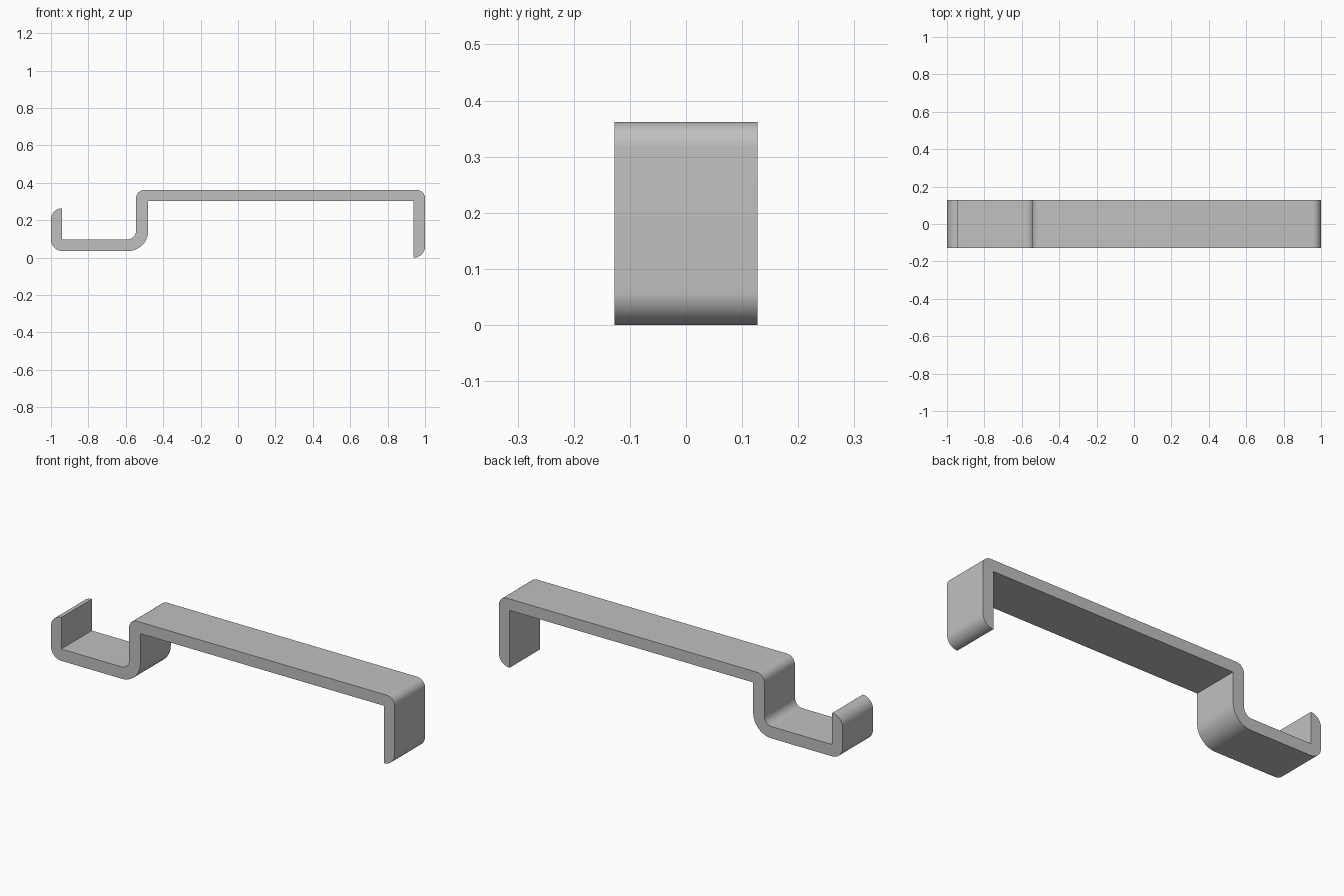
import bpy, bmesh, math
from mathutils import Vector

cube = bpy.data.objects.get("Cube")
if cube:
    bpy.data.objects.remove(cube, do_unlink=True)

HALF_WIDTH = 0.127
STEPS = 12

# Outline corners: x, z, fillet radius
OUTLINE = [
    (-1.0, 0.264, 0.06), (-1.0, 0.036, 0.06),       # front lip, outside
    (-0.48, 0.036, 0.107), (-0.48, 0.302, 0),       # tray underside and riser
    (0.938, 0.302, 0), (0.938, 0, 0),               # inside of the long span
    (1.0, 0, 0.06), (1.0, 0.362, 0.045),            # end leg, outside
    (-0.545, 0.362, 0.045), (-0.545, 0.098, 0.045), # top of span, down the riser
    (-0.94, 0.098, 0), (-0.94, 0.264, 0),           # inside of the tray
]


def fillet(prev, corner, nxt, radius):
    """Points of the arc that rounds a right-angled corner."""
    if radius == 0:
        return [corner]
    a = (prev - corner).normalized() * radius
    b = (nxt - corner).normalized() * radius
    centre = corner + a + b
    angles = [math.pi / 2 * i / STEPS for i in range(STEPS + 1)]
    return [centre - b * math.cos(t) - a * math.sin(t) for t in angles]


# Rounded profile of the bent strip
corners = [Vector((x, z)) for x, z, r in OUTLINE]
profile = []
for i, (x, z, r) in enumerate(OUTLINE):
    profile += fillet(corners[i - 1], corners[i], corners[(i + 1) % len(corners)], r)

# Extrude the profile across the width
bm = bmesh.new()
side = bm.faces.new([bm.verts.new((p.x, -HALF_WIDTH, p.y)) for p in profile])
result = bmesh.ops.extrude_face_region(bm, geom=[side], use_keep_orig=True)
moved = [v for v in result["geom"] if isinstance(v, bmesh.types.BMVert)]
bmesh.ops.translate(bm, verts=moved, vec=(0, 2 * HALF_WIDTH, 0))
bmesh.ops.recalc_face_normals(bm, faces=bm.faces)
mesh = bpy.data.meshes.new("bent_bracket")
bm.to_mesh(mesh)
bm.free()
bracket = bpy.data.objects.new("bent_bracket", mesh)
bpy.context.collection.objects.link(bracket)

# Plain grey
grey = bpy.data.materials.new("plain_grey")
grey.use_nodes = True
colour = (0.53, 0.53, 0.53, 1)
grey.diffuse_color = colour
grey.node_tree.nodes["Principled BSDF"].inputs["Base Color"].default_value = colour
mesh.materials.append(grey)

# Smooth bends, crisp edges
bpy.context.view_layer.objects.active = bracket
bracket.select_set(True)
bpy.ops.object.shade_smooth_by_angle(angle=math.radians(30))
